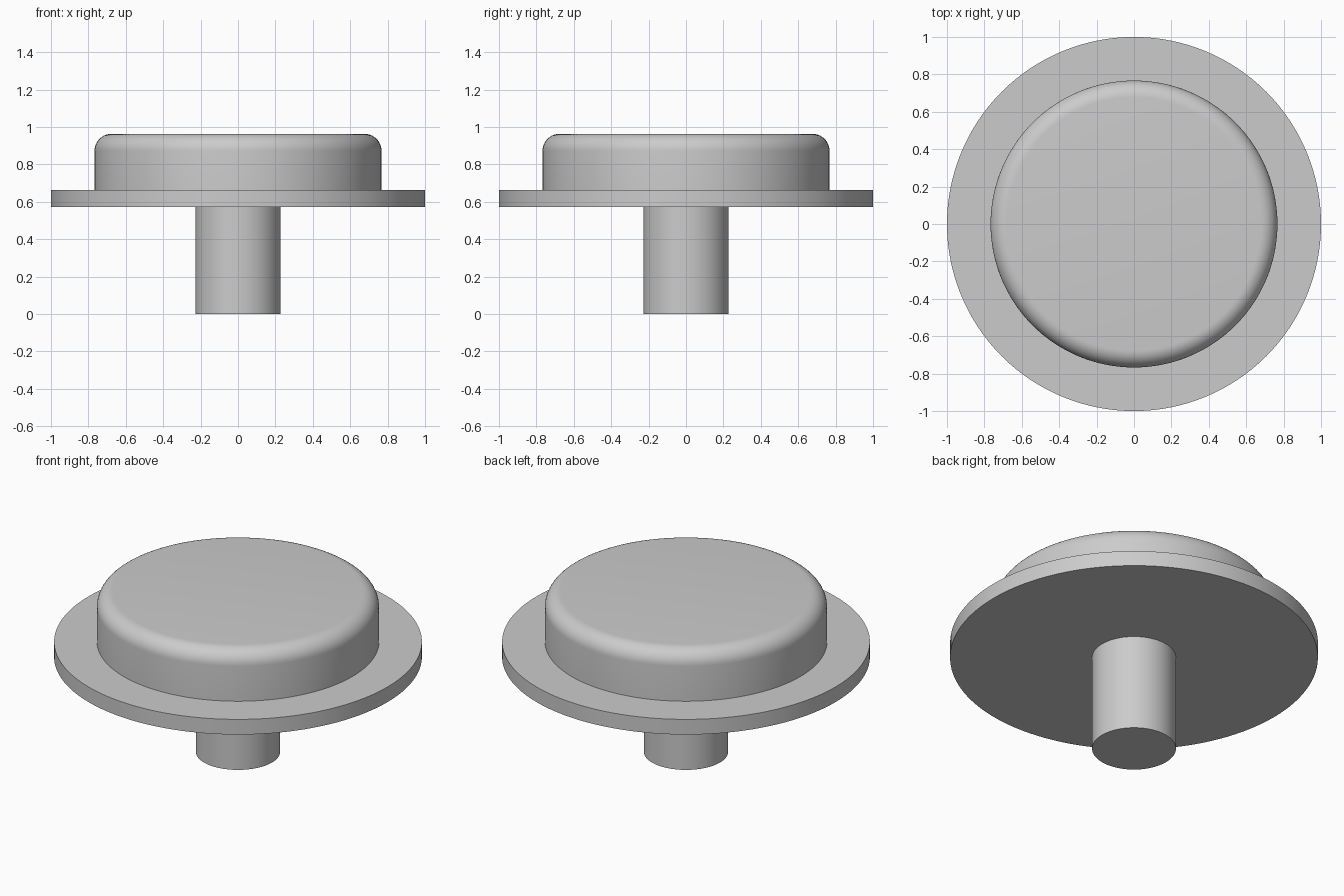
import bpy
import math

default = bpy.data.objects.get("Cube")
if default:
    bpy.data.objects.remove(default, do_unlink=True)

SEGMENTS = 128

# Single plain grey
grey = bpy.data.materials.new("light_grey")
grey.use_nodes = True
colour = (0.6, 0.6, 0.6, 1.0)
grey.diffuse_color = colour
grey.node_tree.nodes["Principled BSDF"].inputs["Base Color"].default_value = colour


def disc(name, radius, bottom, top, fillet=0.0):
    """Upright cylinder between two heights, with an optional rounded top rim."""
    bpy.ops.mesh.primitive_cylinder_add(
        vertices=SEGMENTS, radius=radius, depth=top - bottom,
        location=(0, 0, (bottom + top) / 2))
    obj = bpy.context.object
    obj.name = name
    obj.data.materials.append(grey)
    if fillet:
        # Bevel only the edges of the top rim
        weights = obj.data.attributes.new("bevel_weight_edge", "FLOAT", "EDGE")
        for edge in obj.data.edges:
            rim = all(obj.data.vertices[i].co.z > 0 for i in edge.vertices)
            weights.data[edge.index].value = 1.0 if rim else 0.0
        bevel = obj.modifiers.new("rounded_rim", "BEVEL")
        bevel.limit_method = "WEIGHT"
        bevel.width = fillet
        bevel.segments = 10
        bpy.ops.object.modifier_apply(modifier=bevel.name)
    bpy.ops.object.shade_smooth_by_angle(angle=math.radians(30))
    return obj


# Stem, flange and rounded cap, stacked from the ground up
disc("stem", 0.228, 0.0, 0.572)
disc("flange", 1.0, 0.572, 0.663)
disc("cap", 0.767, 0.663, 0.963, fillet=0.09)
